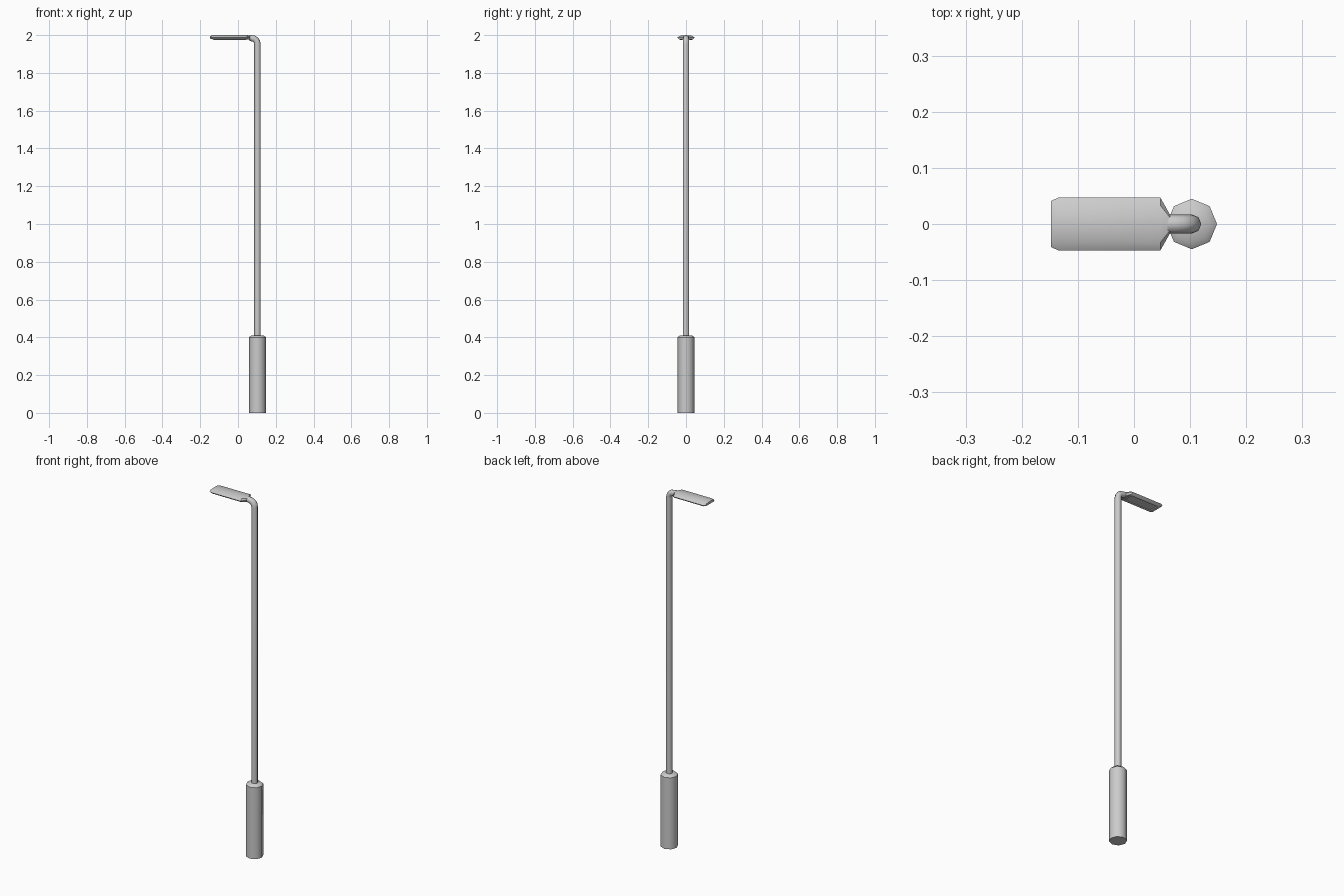
import bpy, bmesh, math
from mathutils import Vector

if "Cube" in bpy.data.objects:
    bpy.data.objects.remove(bpy.data.objects["Cube"])

PX = 0.103   # pole axis
N = 8        # sides of the round parts


def loft(name, rings, smooth=50, edit=None):
    """Skin a list of equal-length point rings and cap both ends."""
    bm = bmesh.new()
    rows = [[bm.verts.new(p) for p in r] for r in rings]
    n = len(rows[0])
    for a, b in zip(rows, rows[1:]):
        for i in range(n):
            j = (i + 1) % n
            bm.faces.new((a[i], a[j], b[j], b[i]))
    bm.faces.new(rows[0][::-1])
    bm.faces.new(rows[-1])
    bmesh.ops.recalc_face_normals(bm, faces=bm.faces)
    if edit:
        edit(bm)
    me = bpy.data.meshes.new(name)
    bm.to_mesh(me)
    bm.free()
    ob = bpy.data.objects.new(name, me)
    bpy.context.collection.objects.link(ob)
    bpy.ops.object.select_all(action='DESELECT')
    ob.select_set(True)
    bpy.context.view_layer.objects.active = ob
    bpy.ops.object.shade_smooth_by_angle(angle=math.radians(smooth))
    return ob


def ring(centre, r, tilt=0.0, flat=1.0):
    """Circle of N points; tilt 0 faces up, tilt pi/2 faces -x."""
    pts = []
    for k in range(N):
        t = 2 * math.pi * k / N
        u, v = r * math.cos(t) * flat, r * math.sin(t)
        pts.append(Vector(centre) + Vector((u * math.cos(tilt), v, u * math.sin(tilt))))
    return pts


# Thick base sleeve with a bevelled top
loft("base_sleeve", [ring((PX, 0, z), r) for z, r in
                     ((0, 0.045), (0.40, 0.045), (0.41, 0.033))], 46)

# Pole with the bend into the short arm
R, B = 0.017, 0.03
top = 2.0 - R
path = [ring((PX, 0, 0.40), R)]
for k in range(5):
    a = math.pi / 2 * k / 4
    path.append(ring((PX - B + B * math.cos(a), 0, top - B + B * math.sin(a)), R, a))
path.append(ring((0.06, 0, 1.985), R, math.pi / 2, 0.85))
loft("pole", path)


# Flat lamp head: domed top, flat underside
def section(x, w, zt, zm, zb):
    return [(x, -w, zm), (x, -0.7 * w, zm + 0.7 * (zt - zm)), (x, 0, zt),
            (x, 0.7 * w, zm + 0.7 * (zt - zm)), (x, w, zm),
            (x, 0.8 * w, zb), (x, -0.8 * w, zb)]


def recess(bm):
    # sunken light panel on the underside
    face = min(bm.faces, key=lambda f: (round(f.normal.z, 3), -f.calc_area()))
    bmesh.ops.inset_region(bm, faces=[face], thickness=0.008, depth=0.003)
    bmesh.ops.inset_region(bm, faces=[face], thickness=0.004, depth=0.0)
    bmesh.ops.inset_region(bm, faces=[face], thickness=0.001, depth=-0.005)


loft("lamp_head", [section(0.064, 0.017, 1.998, 1.986, 1.974),
                   section(0.047, 0.047, 2.0, 1.987, 1.978),
                   section(-0.135, 0.047, 2.0, 1.987, 1.978),
                   section(-0.148, 0.041, 1.995, 1.987, 1.981)], 35, recess)
